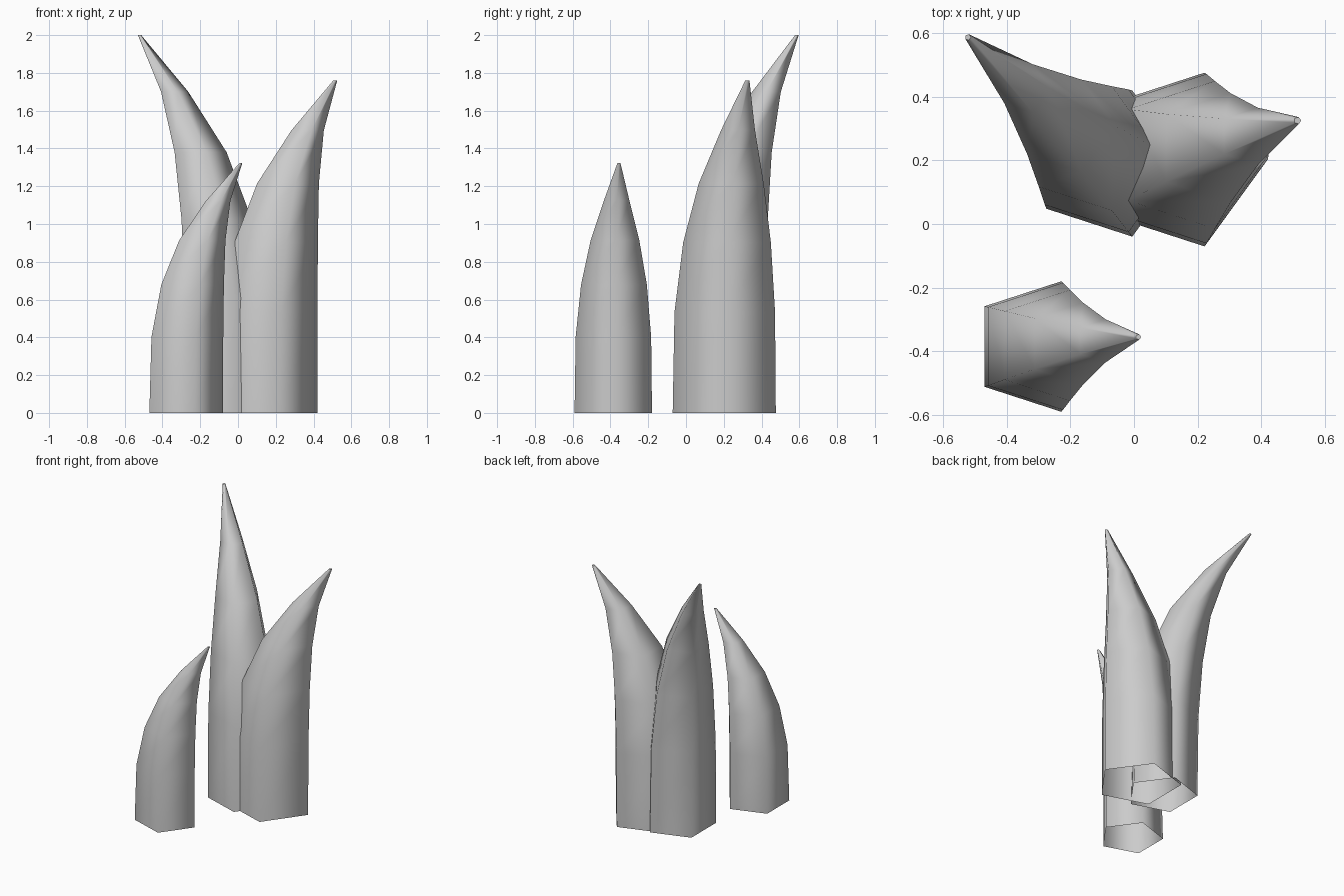
import bpy, bmesh
from math import sin, cos, tau

if "Cube" in bpy.data.objects:
    bpy.data.objects.remove(bpy.data.objects["Cube"])

# Shared spike profile: (height fraction, radius fraction, sideways bend fraction)
PROFILE = [(0, 1, 0), (0.304, 0.975, 0.022), (0.513, 0.85, 0.12),
           (0.69, 0.63, 0.30), (0.85, 0.33, 0.595), (1, 0.04, 1)]
SIDES = 5


def spike(name, base, radius, tip):
    """Five-sided hollow spike, open at the bottom, bending towards its tip."""
    bm = bmesh.new()
    rings = []
    for t, r, b in PROFILE:
        cx = base[0] + (tip[0] - base[0]) * b
        cy = base[1] + (tip[1] - base[1]) * b
        rings.append([bm.verts.new((cx + radius * r * cos(tau * i / SIDES),
                                    cy + radius * r * sin(tau * i / SIDES),
                                    tip[2] * t)) for i in range(SIDES)])
    for low, high in zip(rings, rings[1:]):
        for i in range(SIDES):
            j = (i + 1) % SIDES
            bm.faces.new((low[i], low[j], high[j], high[i])).smooth = True
    # tiny cap closing the tip
    bm.faces.new(rings[-1])
    mesh = bpy.data.meshes.new(name)
    bm.to_mesh(mesh)
    bm.free()
    obj = bpy.data.objects.new(name, mesh)
    bpy.context.collection.objects.link(obj)
    return obj


# Three spikes of different height and lean
spike("tall_spike", (-0.08, 0.19), 0.2415, (-0.522, 0.587, 2.0))
spike("wide_spike", (0.133, 0.2025), 0.287, (0.514, 0.325, 1.76))
spike("short_spike", (-0.295, -0.385), 0.2155, (0.014, -0.355, 1.322))
